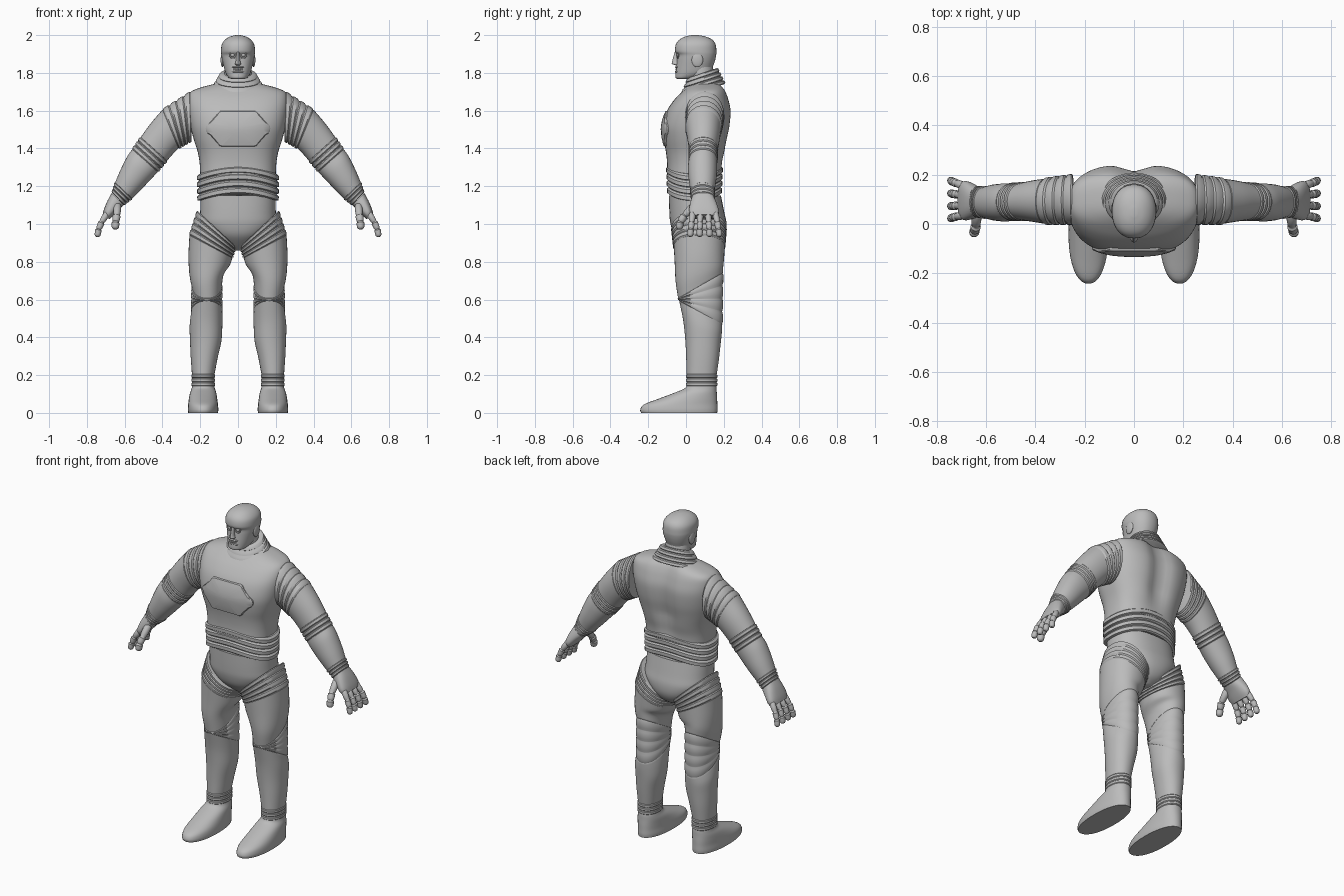
import bpy, bmesh, math
from mathutils import Vector, Matrix
from mathutils.bvhtree import BVHTree

if "Cube" in bpy.data.objects:
    bpy.data.objects.remove(bpy.data.objects["Cube"])

grey = bpy.data.materials.new("suit grey")
grey.diffuse_color = (0.5, 0.5, 0.5, 1)
grey.use_nodes = True
grey.node_tree.nodes["Principled BSDF"].inputs["Base Color"].default_value = grey.diffuse_color


# ---------- helpers: a ring is (centre, half-axis u, half-axis v) ----------
def level(z, x0, x1, y0, y1, tx=0, ty=0):
    rx, ry = (x1 - x0) / 2, (y1 - y0) / 2
    return (Vector(((x0 + x1) / 2, (y0 + y1) / 2, z)),
            Vector((rx, 0, rx * tx)), Vector((0, ry, ry * ty)))


def limb(xu, zu, xl, zl, y0, y1):
    a, b = Vector((xu, (y0 + y1) / 2, zu)), Vector((xl, (y0 + y1) / 2, zl))
    return ((a + b) / 2, (a - b) / 2, Vector((0, (y1 - y0) / 2, 0)))


def mix(a, b, t, s=1):
    c, u, v = (p.lerp(q, t) for p, q in zip(a, b))
    return (c, u * s, v * s)


def bands(a, b, n, bulge=0.05):
    """Accordion ridges from ring a to ring b."""
    out = []
    for i in range(n):
        for t, s in ((0.02, 1 - bulge * 0.4), (0.2, 1 + bulge), (0.75, 1 + bulge), (0.95, 1 - bulge * 0.4)):
            out.append(mix(a, b, (i + t) / n, s))
    return out


def smooth(rings, k=4):
    """Catmull-Rom resampling of a ring list."""
    out, m = [], len(rings) - 1
    for i in range(m):
        p = [rings[max(0, min(m, j))] for j in (i - 1, i, i + 1, i + 2)]
        for s in range(k):
            t = s / k
            out.append(tuple(0.5 * (2 * b + (c - a) * t + (2 * a - 5 * b + 4 * c - d) * t * t
                                    + (3 * b - a - 3 * c + d) * t ** 3) for a, b, c, d in zip(*p)))
    return out + [rings[-1]]


def finish(name, bm, mirror):
    bmesh.ops.recalc_face_normals(bm, faces=bm.faces)
    me = bpy.data.meshes.new(name)
    bm.to_mesh(me)
    bm.free()
    me.materials.append(grey)
    ob = bpy.data.objects.new(name, me)
    bpy.context.collection.objects.link(ob)
    if mirror:
        ob.modifiers.new("mirror", "MIRROR").use_mirror_merge = False
    return ob


def loft(name, rings, e=2.0, n=40, mirror=False, warp=None):
    bm = bmesh.new()
    rows = []
    for c, u, v in rings:
        row = []
        for i in range(n):
            a = 2 * math.pi * i / n
            x, y = math.cos(a), math.sin(a)
            p = c + u * math.copysign(abs(x) ** (2 / e), x) + v * math.copysign(abs(y) ** (2 / e), y)
            row.append(bm.verts.new(warp(p) if warp else p))
        rows.append(row)
    for a, b in zip(rows, rows[1:]):
        for i in range(n):
            bm.faces.new((a[i], a[(i + 1) % n], b[(i + 1) % n], b[i]))
    bm.faces.new(rows[0])
    bm.faces.new(rows[-1])
    return finish(name, bm, mirror)


def blob(name, loc, size, mirror=False):
    bm = bmesh.new()
    bmesh.ops.create_uvsphere(bm, u_segments=20, v_segments=12, radius=1,
                              matrix=Matrix.Translation(loc) @ Matrix.Diagonal((*size, 1)))
    return finish(name, bm, mirror)


def digit(name, pts, r):
    """Jointed finger along pts."""
    rings = []
    for a, b in zip(pts, pts[1:]):
        a, b = Vector(a), Vector(b)
        d = (b - a).normalized()
        u = Vector((0, 1, 0)).cross(d).normalized()
        v = d.cross(u)
        for t, s in ((0.0, 0.8), (0.12, 1.05), (0.6, 1), (0.85, 0.92), (0.97, 0.75)):
            rings.append((a.lerp(b, t), u * r * s, v * r * s))
    rings.append((b + d * r * 0.2, u * r * 0.35, v * r * 0.35))
    return loft(name, rings, n=14, mirror=True)


# ---------- torso, with a shallow groove down the spine ----------
def spine(p):
    if p.y > 0.1 and p.z > 1.28:
        p.y -= 0.03 * math.exp(-(p.x / 0.06) ** 2) * min(1, (p.z - 1.28) / 0.15)
    return p


chest_profile = [(1.26, .2, -.1, .188), (1.32, .203, -.1, .195), (1.38, .213, -.106, .21),
                 (1.45, .235, -.118, .224), (1.52, .253, -.122, .238), (1.6, .265, -.1, .243),
                 (1.66, .266, -.06, .23), (1.7, .25, -.02, .215), (1.725, .19, .01, .2),
                 (1.745, .11, .04, .18)]
torso = loft("torso", smooth([level(z, -w, w, f, b) for z, w, f, b in chest_profile]), 2.6, 64, warp=spine)

pelvis_profile = [(.86, .03, .03, .13), (.89, .08, -.01, .18), (.94, .15, -.06, .21),
                  (1.0, .198, -.082, .215), (1.06, .2, -.088, .203), (1.15, .198, -.09, .185)]
loft("pelvis", smooth([level(z, -w, w, f, b) for z, w, f, b in pelvis_profile]), 2.3, 48)


# waist bands arch up at the centre
def arch(p):
    p.z += 0.04 * (1 - (p.x / 0.21) ** 2)
    return p


loft("waist_bands", bands(level(1.12, -.207, .207, -.095, .185), level(1.265, -.21, .21, -.1, .19), 4, .04),
     2.4, 48, warp=arch)

# chest panel: lobed outline draped on the torso
outline = []
for cx, cz, r, a0, a1 in ((.135, .0, .036, -70, 70), (.085, .068, .026, 20, 90)):
    for i in range(7):
        a = math.radians(a0 + (a1 - a0) * i / 6)
        outline.append((cx + r * math.cos(a), cz + r * math.sin(a)))
quarter = [p for p in outline if p[1] >= 0]
half = [(x, -z) for x, z in reversed(quarter) if z > 1e-6] + quarter
outline = half + [(-x, z) for x, z in reversed(half)]
tree = BVHTree.FromPolygons([v.co for v in torso.data.vertices], [p.vertices for p in torso.data.polygons])
bm = bmesh.new()
rows = []
for s, lift in ((1.0, .006), (1.0, -.007), (.97, -.011), (.8, -.011), (.55, -.011), (.3, -.011), (.08, -.011)):
    row = []
    for x, z in outline:
        p = Vector((x * s, -1, 1.505 + z * s))
        hit = tree.ray_cast(p, Vector((0, 1, 0)))[0]
        row.append(bm.verts.new((p.x, hit.y + lift, p.z)))
    rows.append(row)
n = len(outline)
for a, b in zip(rows, rows[1:]):
    for i in range(n):
        bm.faces.new((a[i], a[(i + 1) % n], b[(i + 1) % n], b[i]))
bm.faces.new(rows[-1])
finish("chest_panel", bm, False)

# ---------- collar and head ----------
loft("collar", bands(level(1.705, -.142, .142, -.03, .205, 0, .3),
                     level(1.8, -.088, .088, .01, .165, 0, .35), 4, .05))
head_profile = [(1.768, .035, -.045, .02), (1.775, .05, -.055, .06), (1.8, .066, -.055, .125),
                (1.84, .077, -.051, .145), (1.87, .084, -.048, .155), (1.895, .088, -.047, .16),
                (1.915, .09, -.058, .161), (1.95, .086, -.054, .157), (1.975, .069, -.036, .14),
                (1.992, .043, -.005, .105), (2.0, .012, .03, .065)]
loft("head", smooth([level(z, -w, w, f, b) for z, w, f, b in head_profile]), 2.2, 40)
loft("neck", [level(1.7, -.08, .08, .02, .17), level(1.84, -.068, .068, .01, .14)])
loft("nose", smooth([level(1.84, -.012, .012, -.055, -.03), level(1.848, -.017, .017, -.074, -.03),
                     level(1.862, -.012, .012, -.073, -.03), level(1.91, -.008, .008, -.06, -.03)]), n=16)
blob("eyeball", (.028, -.041, 1.895), (.011, .01, .011), True)
blob("ear", (.083, .06, 1.868), (.009, .03, .038), True)
bpy.ops.mesh.primitive_torus_add(major_radius=.016, minor_radius=.004, major_segments=24, minor_segments=8,
                                 location=(.028, -.044, 1.895), rotation=(math.pi / 2, 0, .15))
rim = bpy.context.object
rim.name = "eye_rim"
bpy.ops.object.transform_apply(location=True, rotation=True, scale=True)
rim.data.materials.append(grey)
rim.modifiers.new("mirror", "MIRROR").use_mirror_merge = False
for nm, z in (("upper_lip", 1.83), ("lower_lip", 1.806)):
    blob(nm, (0, -.047, z), (.033, .012, .005))
for i in range(-2, 3):
    blob("tooth", (i * .011, -.05 + .0012 * i * i, 1.818), (.005, .006, .009))

# ---------- arms: shoulder bands, upper arm, elbow bands, forearm, wrist bands, palm ----------
sh0, sh1 = limb(.25, 1.7, .245, 1.44, 0, .2), limb(.4, 1.605, .315, 1.4, 0, .185)
el0, el1 = limb(.515, 1.46, .375, 1.335, .015, .168), limb(.56, 1.395, .425, 1.275, .015, .165)
wr0, wr1 = limb(.65, 1.22, .56, 1.135, .025, .15), limb(.668, 1.165, .605, 1.1, .03, .15)
loft("arm", bands(sh0, sh1, 4, .04)
     + smooth([sh1, limb(.46, 1.535, .345, 1.37, .008, .178), el0])
     + bands(el0, el1, 3, .04)
     + smooth([el1, limb(.588, 1.355, .458, 1.24, .01, .165), limb(.625, 1.28, .51, 1.185, .015, .16), wr0])
     + bands(wr0, wr1, 3, .07), 2.1, 36, mirror=True)
loft("palm", smooth([wr1, limb(.69, 1.125, .632, 1.075, .02, .165), limb(.709, 1.08, .66, 1.045, .015, .175),
                     limb(.717, 1.05, .68, 1.025, .025, .167)]), 2.5, 28, mirror=True)
for root, tip in ((.037, .022), (.076, .072), (.116, .125), (.154, .178)):
    m = (root + tip) / 2
    digit("finger", [(.69, root, 1.06), (.722, m, 1.01), (.738, (m + tip) / 2, .972), (.745, tip, .935)], .0165)
digit("thumb", [(.638, .045, 1.1), (.642, -.008, 1.045), (.648, -.03, 1.01), (.65, -.037, .975)], .02)

# ---------- legs: hip bands, thigh, knee bands fanning out behind, shin, ankle bands ----------
hip0, hip1 = level(.975, .01, .215, -.075, .212, .93), level(.88, .03, .257, -.065, .205, .53)
kn0, kn1 = level(.675, .085, .245, -.042, .195, 0, .57), level(.53, .083, .248, -.036, .192, 0, -.55)
an0, an1 = level(.205, .124, .244, .003, .163), level(.14, .124, .244, .003, .163)
loft("leg", bands(hip0, hip1, 4, .03)
     + smooth([hip1, level(.81, .043, .262, -.06, .202, .25, .1), level(.74, .075, .258, -.055, .198, 0, .35), kn0])
     + bands(kn0, kn1, 4, .025)
     + smooth([kn1, level(.46, .083, .256, -.015, .19, 0, -.3), level(.38, .088, .254, -.004, .184, 0, -.1),
               level(.29, .108, .25, .001, .175), an0])
     + bands(an0, an1, 3, .04), 2.15, 40, mirror=True)

# ---------- feet ----------
foot_profile = [(0, .106, .264, -.238, .165), (.018, .104, .266, -.242, .167), (.045, .106, .264, -.222, .166),
                (.075, .11, .26, -.145, .165), (.105, .115, .254, -.065, .163), (.128, .122, .246, -.01, .162),
                (.145, .126, .243, .004, .16)]
loft("foot", smooth([level(*p) for p in foot_profile]), 2.2, 40, mirror=True)

# smooth shading with crisp band edges
for ob in bpy.context.scene.objects:
    bpy.ops.object.select_all(action="DESELECT")
    ob.select_set(True)
    bpy.context.view_layer.objects.active = ob
    bpy.ops.object.shade_smooth_by_angle(angle=math.radians(32))
